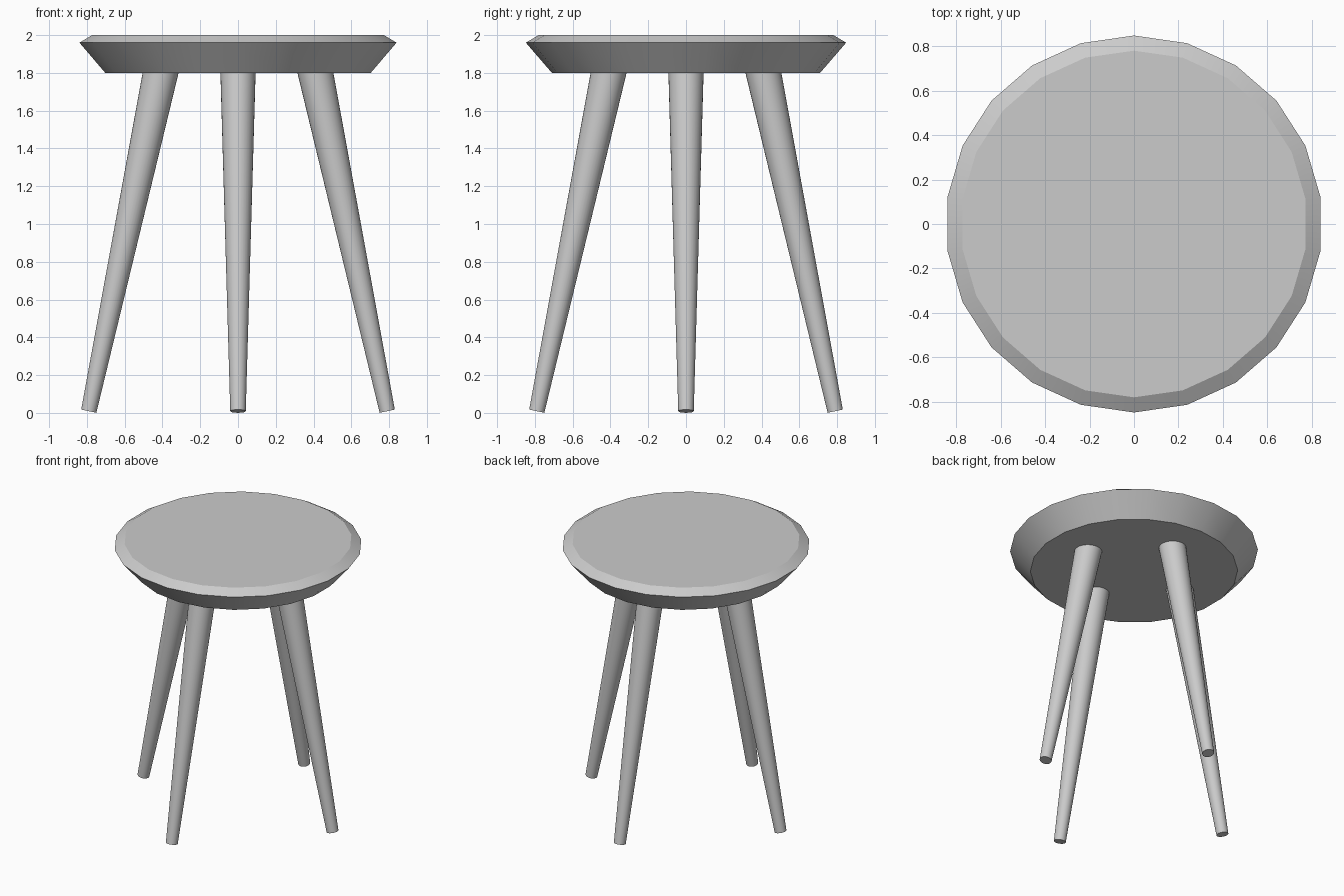
import bpy, bmesh
from math import sin, cos, pi, radians
from mathutils import Vector

if "Cube" in bpy.data.objects:
    bpy.data.objects.remove(bpy.data.objects["Cube"])


def finish(name, bm, angle):
    bmesh.ops.recalc_face_normals(bm, faces=bm.faces)
    mesh = bpy.data.meshes.new(name)
    bm.to_mesh(mesh)
    bm.free()
    obj = bpy.data.objects.new(name, mesh)
    bpy.context.collection.objects.link(obj)
    bpy.ops.object.select_all(action='DESELECT')
    obj.select_set(True)
    bpy.context.view_layer.objects.active = obj
    bpy.ops.object.shade_smooth_by_angle(angle=radians(angle))
    return obj


# Seat: 22-sided disc, undercut side and bevelled top rim
SIDES = 22
bm = bmesh.new()
rings = []
for r, z in ((0.71, 1.80), (0.848, 1.96), (0.78, 2.0)):
    rings.append([bm.verts.new((r * sin(2 * pi * i / SIDES),
                                r * cos(2 * pi * i / SIDES), z))
                  for i in range(SIDES)])
for low, high in zip(rings, rings[1:]):
    for i in range(SIDES):
        j = (i + 1) % SIDES
        bm.faces.new((low[i], low[j], high[j], high[i]))
bm.faces.new(rings[0])
bm.faces.new(rings[-1])
finish("seat", bm, 22)


# Legs: tapered round legs splayed outwards, ends square to the leg axis
def leg(name, dx, dy):
    foot = Vector((0.79 * dx, 0.79 * dy, 0.009))
    top = Vector((0.404 * dx, 0.404 * dy, 1.83))
    axis = top - foot
    bm = bmesh.new()
    bmesh.ops.create_cone(bm, cap_ends=True, segments=32,
                          radius1=0.041, radius2=0.094, depth=axis.length)
    rot = Vector((0, 0, 1)).rotation_difference(axis).to_matrix()
    bmesh.ops.rotate(bm, verts=bm.verts, cent=(0, 0, 0), matrix=rot)
    bmesh.ops.translate(bm, verts=bm.verts, vec=(foot + top) / 2)
    finish(name, bm, 30)


for name, dx, dy in (("front_leg", 0, -1), ("back_leg", 0, 1),
                     ("left_leg", -1, 0), ("right_leg", 1, 0)):
    leg(name, dx, dy)
